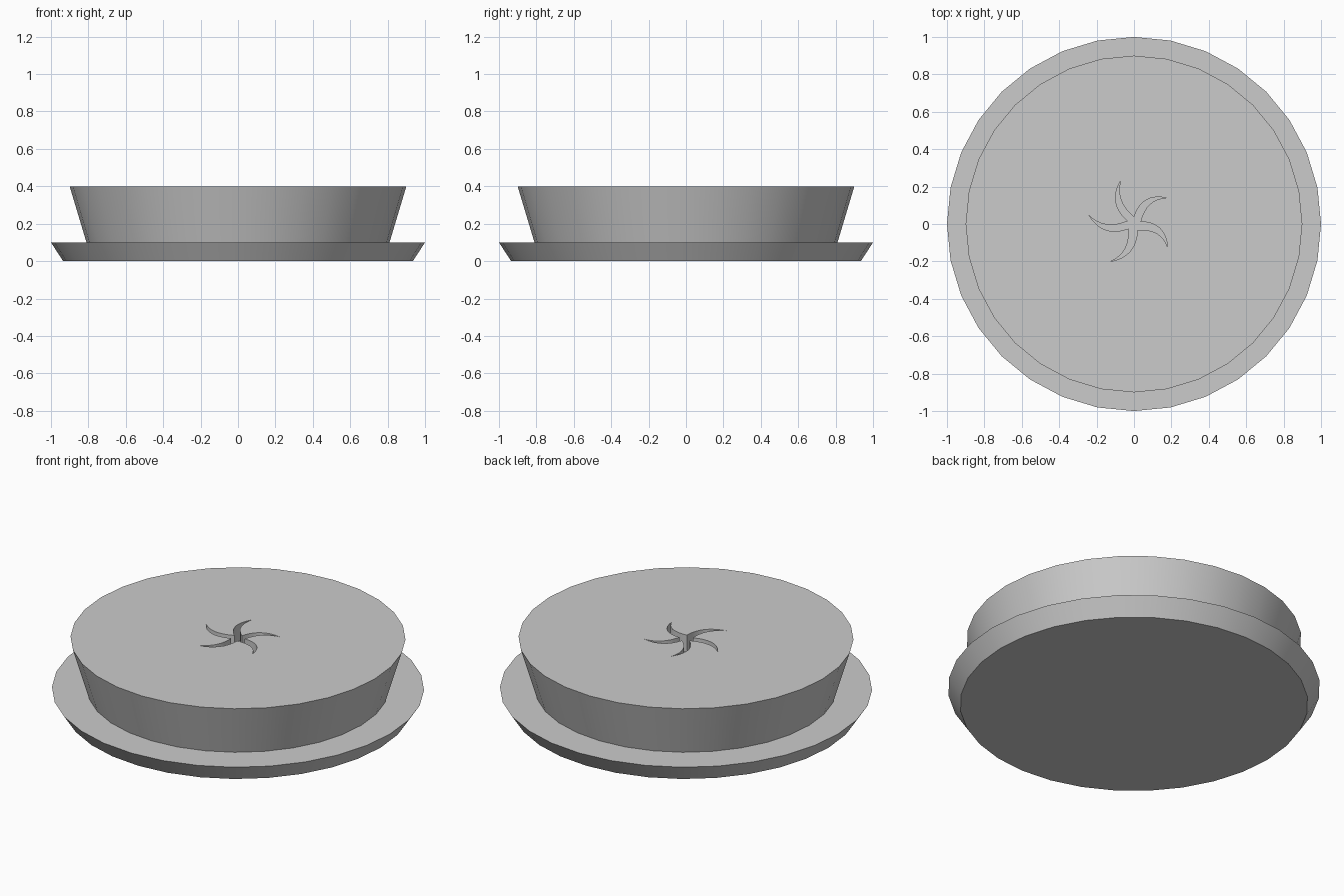
import bpy, bmesh
from math import radians, cos, sin
from mathutils import Vector

if "Cube" in bpy.data.objects:
    bpy.data.objects.remove(bpy.data.objects["Cube"])


def frustum(name, r_low, r_high, z_low, z_high):
    bpy.ops.mesh.primitive_cone_add(vertices=32, radius1=r_low, radius2=r_high,
                                    depth=z_high - z_low,
                                    location=(0, 0, (z_low + z_high) / 2))
    ob = bpy.context.object
    ob.name = name
    return ob


def smooth(ob):
    bpy.ops.object.select_all(action='DESELECT')
    ob.select_set(True)
    bpy.context.view_layer.objects.active = ob
    bpy.ops.object.shade_smooth_by_angle(angle=radians(30))


def polar(r, deg):
    return Vector((r * cos(radians(deg)), r * sin(radians(deg))))


def bezier(a, c, b, n=8):
    return [a * (1 - t) ** 2 + c * 2 * t * (1 - t) + b * t * t
            for t in (i / n for i in range(n))]


# Flared tray and flared filling
tray = frustum("tray", 0.935, 1.0, 0, 0.1)
filling = frustum("filling", 0.81, 0.9, 0.1, 0.4)

# Pinwheel vent outline: five curved, pointed blades
tips = [Vector(p) for p in ((0.175, 0.14), (-0.07, 0.235), (-0.24, 0.045),
                            (-0.125, -0.2), (0.18, -0.125))]
angles = [39, 107, 169, 238, 325]
outline = []
for i, tip in enumerate(tips):
    before = angles[i - 1] - (360 if i == 0 else 0)
    after = angles[(i + 1) % 5] + (360 if i == 4 else 0)
    v0 = polar(0.037, (before + angles[i]) / 2 + 17)
    v1 = polar(0.037, (angles[i] + after) / 2 + 17)
    side = Vector((-tip.y, tip.x)).normalized()
    mid = tip * 0.6
    outline += bezier(v0, mid + side * 0.065, tip)
    outline += bezier(tip, mid + side * 0.105, v1)

# Vent cutter: extruded outline
bm = bmesh.new()
base = bm.faces.new([bm.verts.new((p.x, p.y, 0.3)) for p in outline])
top = bmesh.ops.extrude_face_region(bm, geom=[base])["geom"]
bmesh.ops.translate(bm, vec=(0, 0, 0.2),
                    verts=[g for g in top if isinstance(g, bmesh.types.BMVert)])
bmesh.ops.recalc_face_normals(bm, faces=bm.faces)
mesh = bpy.data.meshes.new("vent_cutter")
bm.to_mesh(mesh)
bm.free()
cutter = bpy.data.objects.new("vent_cutter", mesh)
cutter.hide_render = True
bpy.context.collection.objects.link(cutter)

# Cut the vent into the filling
mod = filling.modifiers.new("vent", 'BOOLEAN')
mod.operation = 'DIFFERENCE'
mod.solver = 'EXACT'
mod.object = cutter
bpy.context.view_layer.objects.active = filling
bpy.ops.object.modifier_apply(modifier=mod.name)
bpy.data.objects.remove(cutter)

for part in (tray, filling):
    smooth(part)
